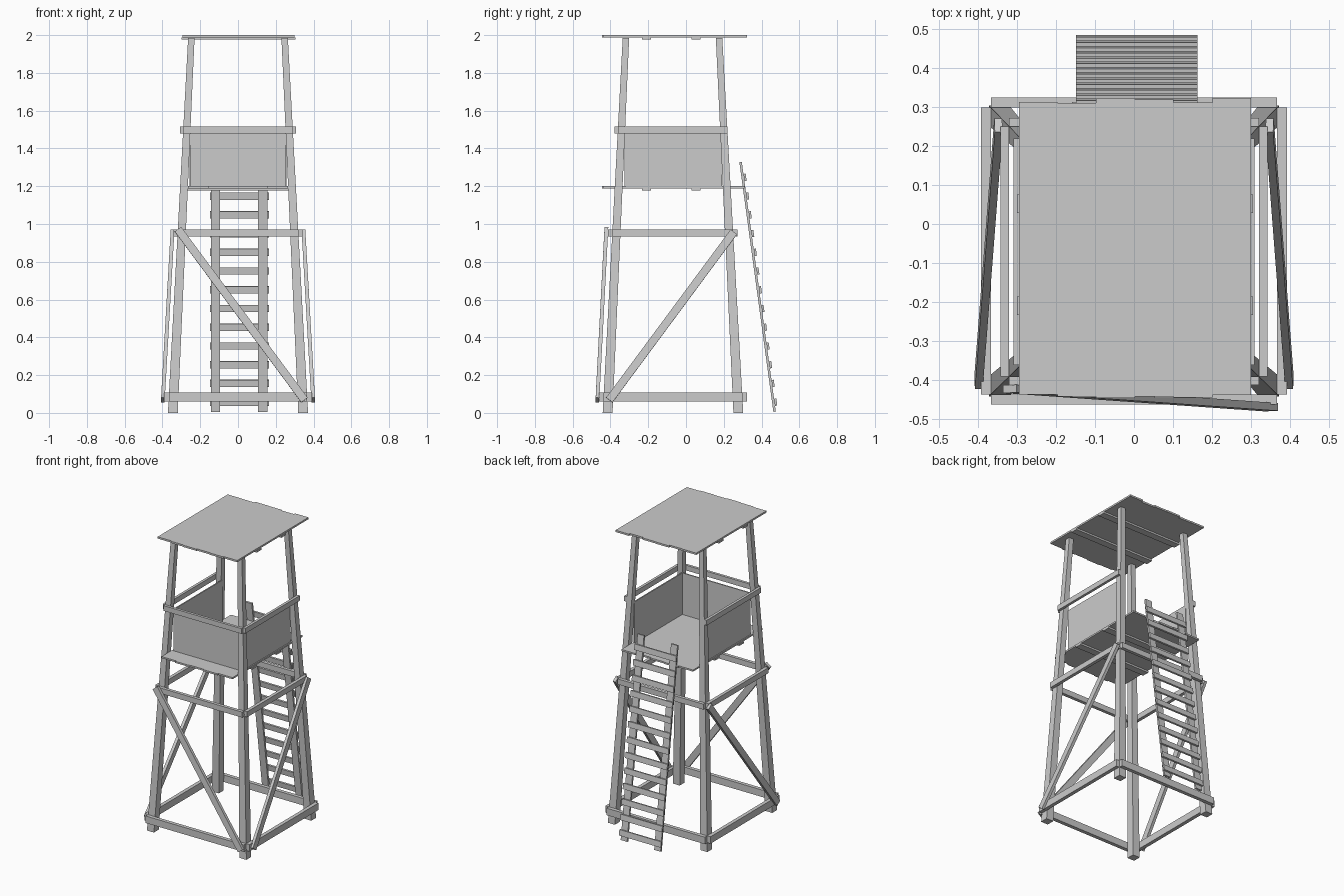
import bpy, bmesh
from mathutils import Vector, Matrix

if "Cube" in bpy.data.objects:
    bpy.data.objects.remove(bpy.data.objects["Cube"])


def finish(bm, name):
    bmesh.ops.recalc_face_normals(bm, faces=bm.faces)
    me = bpy.data.meshes.new(name)
    bm.to_mesh(me)
    bm.free()
    ob = bpy.data.objects.new(name, me)
    bpy.context.collection.objects.link(ob)
    return ob


def add_box(bm, x0, x1, y0, y1, z0, z1):
    m = Matrix.Translation(((x0 + x1) / 2, (y0 + y1) / 2, (z0 + z1) / 2))
    m = m @ Matrix.Diagonal((x1 - x0, y1 - y0, z1 - z0, 1))
    bmesh.ops.create_cube(bm, size=1, matrix=m)


def box(name, *b):
    bm = bmesh.new()
    add_box(bm, *b)
    return finish(bm, name)


def board(name, a, b, width, thick, normal):
    # board running from a to b, its flat side facing normal
    a, b = Vector(a), Vector(b)
    d = (b - a).normalized()
    n = Vector(normal)
    n = (n - d * n.dot(d)).normalized()
    rot = Matrix((d.cross(n), n, d)).transposed().to_4x4()
    bm = bmesh.new()
    m = Matrix.Translation((a + b) / 2) @ rot @ Matrix.Diagonal((width, thick, (b - a).length, 1))
    bmesh.ops.create_cube(bm, size=1, matrix=m)
    return finish(bm, name)


TOP = 1.985


def leg(z):
    # leg centre x, front y, back y and half width at height z
    t = z / TOP
    return (0.345 - 0.098 * t, -0.415 + 0.097 * t, 0.277 - 0.102 * t, 0.026 - 0.009 * t)


# four tapering, leaning corner posts
for sx, side in ((-1, "left"), (1, "right")):
    for yi, end in ((1, "front"), (2, "back")):
        bm = bmesh.new()
        rings = []
        for z in (0, TOP):
            p = leg(z)
            h = p[3]
            rings.append([bm.verts.new((sx * p[0] + i * h, p[yi] + j * h, z))
                          for i, j in ((-1, -1), (1, -1), (1, 1), (-1, 1))])
        lo, hi = rings
        bm.faces.new(lo)
        bm.faces.new(hi)
        for k in range(4):
            n = (k + 1) % 4
            bm.faces.new((lo[k], lo[n], hi[n], hi[k]))
        finish(bm, f"{end}_{side}_post")

# horizontal beams outside the posts; the hand rail leaves the back open
for name, z0, z1, t in (("lower_beam", 0.06, 0.107, 0.025),
                        ("middle_beam", 0.935, 0.972, 0.022),
                        ("hand_rail", 1.48, 1.515, 0.018)):
    x, yf, yb, h = leg((z0 + z1) / 2)
    x, yf, yb = x + h, yf - h, yb + h
    box(name + "_front", -x, x, yf - t, yf, z0, z1)
    box(name + "_right", x, x + t, yf, yb, z0, z1)
    box(name + "_left", -x - t, -x, yf, yb, z0, z1)
    if name != "hand_rail":
        box(name + "_back", -x, x, yb, yb + t, z0, z1)

# diagonal braces on the front and both sides
board("front_brace", (-0.318, -0.422, 0.972), (0.352, -0.469, 0.068), 0.042, 0.02, (0, -1, 0.058))
for sx, side in ((-1, "left"), (1, "right")):
    board(side + "_brace", (sx * 0.347, 0.253, 0.958), (sx * 0.398, -0.406, 0.068),
          0.042, 0.02, (sx, 0, 0.058))

# railing panels
box("front_panel", -0.255, 0.255, -0.326, -0.318, 1.2, 1.48)
box("right_panel", 0.25, 0.258, -0.318, 0.19, 1.2, 1.48)
box("left_panel", -0.258, -0.25, -0.318, 0.19, 1.2, 1.48)


# plank decks with uneven ends and two battens below
def deck(name, x0, x1, z0, z1, fronts, backs, over):
    w = (x1 - x0) / len(fronts)
    bm = bmesh.new()
    for i, (f, b) in enumerate(zip(fronts, backs)):
        add_box(bm, x0 + i * w, x0 + (i + 1) * w, f, b, z0, z1)
    finish(bm, name + "_planks")
    for y in (-0.209, 0.052):
        box(name + "_batten", x0 - over, x1 + over, y - 0.024, y + 0.024, z0 - 0.012, z0)


deck("roof", -0.295, 0.3, 1.988, 2.0, (-0.436, -0.442, -0.446, -0.441, -0.444, -0.438),
     (0.312, 0.31, 0.321, 0.319, 0.311, 0.323), 0.004)
deck("floor", -0.265, 0.265, 1.189, 1.2, (-0.436, -0.444, -0.439, -0.445, -0.437),
     (0.303, 0.312, 0.308, 0.301, 0.31), 0.004)

# ladder leaning against the back
slope = Vector((0, 0.285 - 0.465, 1.325)).normalized()
out = Vector((0, slope.z, -slope.y))
for x, side in ((-0.119, "left"), (0.131, "right")):
    board(f"ladder_rail_{side}", (x, 0.469, 0.006), (x, 0.289, 1.328), 0.048, 0.013, out)
for i in range(13):
    z = 0.055 + i * 0.0992
    y = 0.469 - (z - 0.006) * 0.1362
    c = Vector((0, y, z)) + out * 0.0125
    board("ladder_rung", c + Vector((-0.149, 0, 0)), c + Vector((0.163, 0, 0)), 0.038, 0.012, out)
